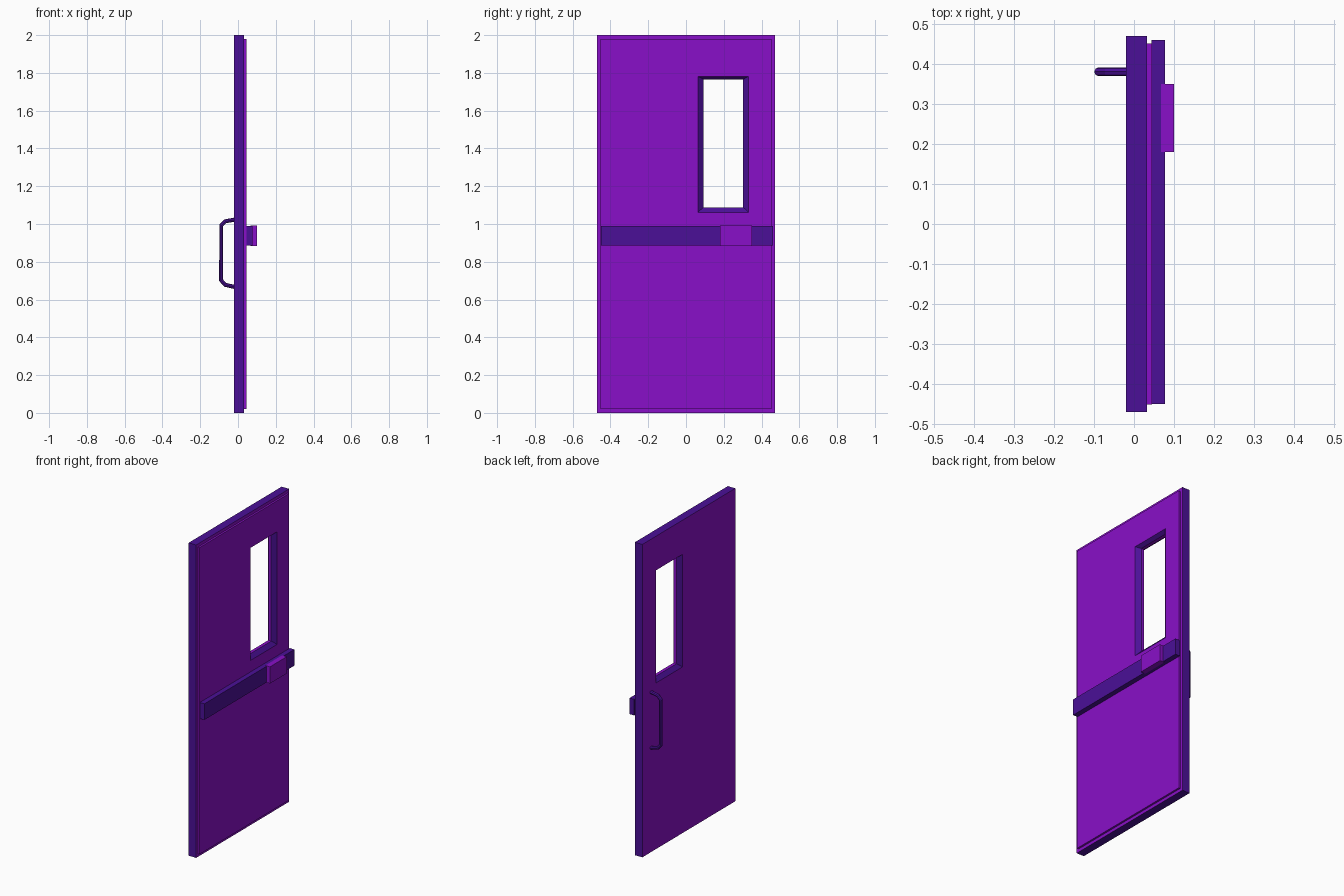
import bpy, bmesh

if "Cube" in bpy.data.objects:
    bpy.data.objects.remove(bpy.data.objects["Cube"])


def material(name, rgb):
    m = bpy.data.materials.new(name)
    m.diffuse_color = (*rgb, 1)
    m.use_nodes = True
    m.node_tree.nodes["Principled BSDF"].inputs["Base Color"].default_value = m.diffuse_color
    return m


purple = material("purple", (0.25, 0.005, 0.58))
blue = material("deep_blue", (0.07, 0.005, 0.31))


def rect(bm, x, y0, y1, z0, z1):
    return [bm.verts.new((x, y, z)) for y, z in ((y0, z0), (y1, z0), (y1, z1), (y0, z1))]


def box(name, x0, x1, y0, y1, z0, z1, mat):
    bpy.ops.mesh.primitive_cube_add(size=1, location=((x0 + x1) / 2, (y0 + y1) / 2, (z0 + z1) / 2))
    ob = bpy.context.object
    ob.name = name
    ob.scale = (x1 - x0, y1 - y0, z1 - z0)
    ob.data.materials.append(mat)
    return ob


# Door leaf: rectangular loops bridged around the slab, raised skin and window
SLAB = (-0.47, 0.47, 0.0, 2.0)
SKIN = (-0.452, 0.452, 0.02, 1.98)
HOLE = (0.063, 0.332, 1.062, 1.782)
PANE = (0.092, 0.303, 1.088, 1.766)
# (x, rectangle, material index of the strip leading to the next loop)
LOOPS = [(-0.02, SLAB, 1), (0.033, SLAB, 0), (0.033, SKIN, 0), (0.045, SKIN, 0),
         (0.045, HOLE, 1), (0.023, PANE, 0), (0.002, PANE, 1), (-0.02, HOLE, 0)]
bm = bmesh.new()
rings = [rect(bm, x, *r) for x, r, _ in LOOPS]
for i, (_, _, mat) in enumerate(LOOPS):
    a, b = rings[i], rings[(i + 1) % len(rings)]
    for j in range(4):
        k = (j + 1) % 4
        bm.faces.new((a[j], a[k], b[k], b[j])).material_index = mat
bmesh.ops.recalc_face_normals(bm, faces=bm.faces)
mesh = bpy.data.meshes.new("door_leaf")
bm.to_mesh(mesh)
bm.free()
mesh.materials.append(purple)
mesh.materials.append(blue)
bpy.context.collection.objects.link(bpy.data.objects.new("door_leaf", mesh))

# Push bar and its raised press plate
box("push_bar", 0.044, 0.077, -0.45, 0.46, 0.886, 0.989, blue)
box("press_plate", 0.067, 0.10, 0.18, 0.35, 0.884, 0.991, purple)

# Pull handle: bent round tube on the other side
path = [(-0.018, 1.023), (-0.068, 1.014), (-0.089, 0.992),
        (-0.089, 0.702), (-0.068, 0.678), (-0.018, 0.667)]
curve = bpy.data.curves.new("pull_handle", 'CURVE')
curve.dimensions = '3D'
curve.bevel_depth = 0.011
curve.bevel_resolution = 2
curve.use_fill_caps = True
spline = curve.splines.new('POLY')
spline.points.add(len(path) - 1)
for p, (x, z) in zip(spline.points, path):
    p.co = (x, 0.381, z, 1)
curve.materials.append(blue)
handle = bpy.data.objects.new("pull_handle", curve)
bpy.context.collection.objects.link(handle)
bpy.ops.object.select_all(action='DESELECT')
handle.select_set(True)
bpy.context.view_layer.objects.active = handle
bpy.ops.object.convert(target='MESH')
bpy.ops.object.shade_smooth_by_angle()
